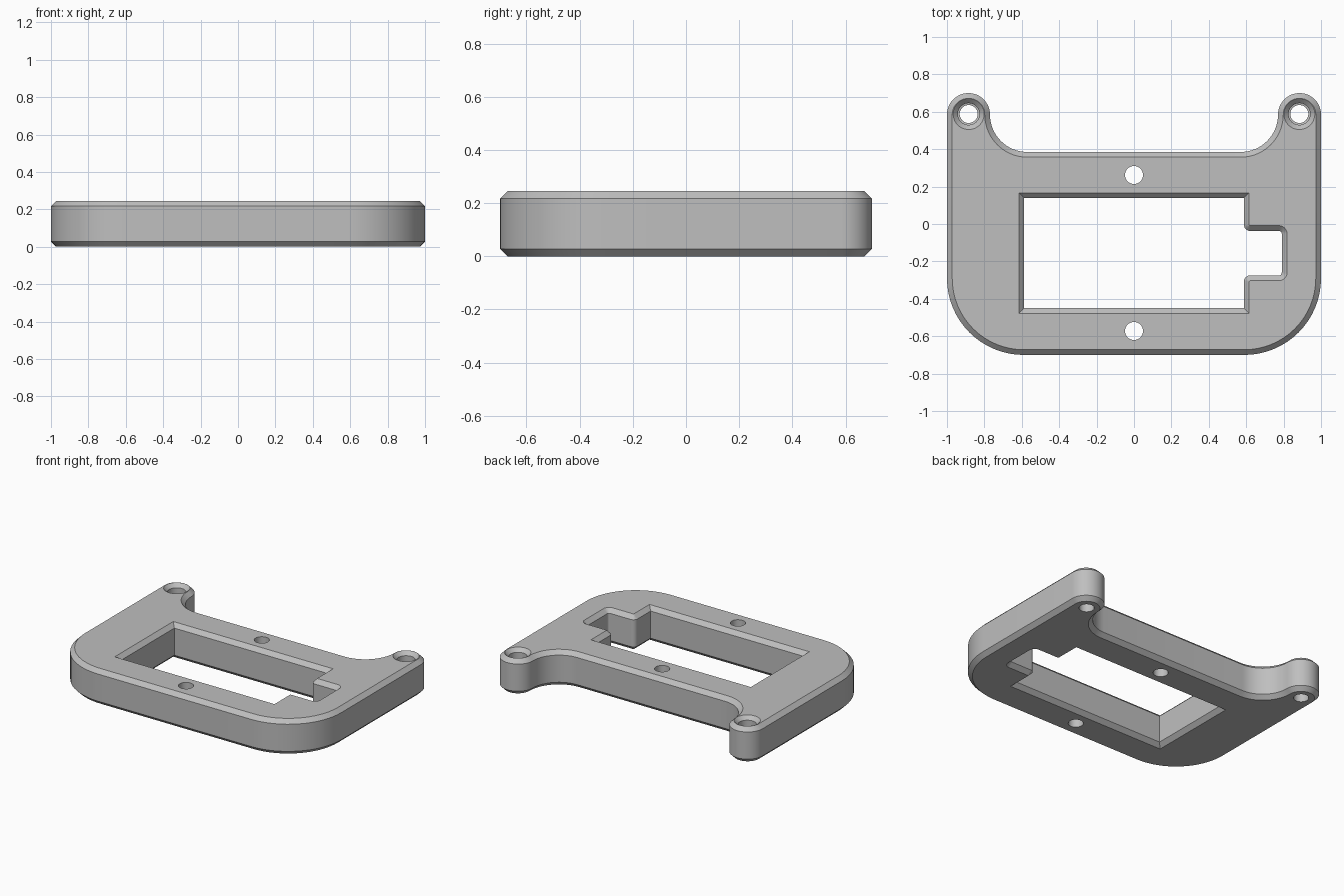
import bpy, bmesh, math
from mathutils import Vector

if "Cube" in bpy.data.objects:
    bpy.data.objects.remove(bpy.data.objects["Cube"], do_unlink=True)

HEIGHT, CHAMFER = 0.245, 0.028

grey = bpy.data.materials.new("plain grey")
grey.use_nodes = True
colour = (0.52, 0.52, 0.52, 1)
grey.diffuse_color = colour
grey.node_tree.nodes["Principled BSDF"].inputs["Base Color"].default_value = colour


def rounded(corners, steps=16):
    """Counter-clockwise outline from (x, y, radius) corners of any right-angled shape."""
    pts = []
    n = len(corners)
    for i, (x, y, r) in enumerate(corners):
        p = Vector((x, y))
        if r == 0:
            pts.append(p)
            continue
        a = (Vector(corners[i - 1][:2]) - p).normalized()
        b = (Vector(corners[(i + 1) % n][:2]) - p).normalized()
        centre = p + (a + b) * r
        for k in range(steps + 1):
            t = math.pi / 2 * k / steps
            pts.append(centre - b * r * math.cos(t) - a * r * math.sin(t))
    return [p for i, p in enumerate(pts) if (p - pts[i - 1]).length > 1e-4]


def offset(pts, d):
    """Move an outline outward by d with mitred corners."""
    out = []
    for i, p in enumerate(pts):
        e = (p - pts[i - 1]).normalized()
        f = (pts[(i + 1) % len(pts)] - p).normalized()
        m, n = Vector((e.y, -e.x)), Vector((f.y, -f.x))
        out.append(p + (m + n) * d / (1 + m.dot(n)))
    return out


def loft(name, sections):
    """Closed solid through a stack of (outline, z) sections."""
    bm = bmesh.new()
    rings = [[bm.verts.new((p.x, p.y, z)) for p in pts] for pts, z in sections]
    bm.faces.new(list(reversed(rings[0])))
    bm.faces.new(rings[-1])
    n = len(rings[0])
    for low, high in zip(rings, rings[1:]):
        for i in range(n):
            j = (i + 1) % n
            bm.faces.new((low[i], low[j], high[j], high[i]))
    mesh = bpy.data.meshes.new(name)
    bm.to_mesh(mesh)
    bm.free()
    mesh.materials.append(grey)
    obj = bpy.data.objects.new(name, mesh)
    bpy.context.collection.objects.link(obj)
    return obj


def circle(x, y, r, n=40):
    return [Vector((x + r * math.cos(math.tau * k / n), y + r * math.sin(math.tau * k / n)))
            for k in range(n)]


# Plate body with two rounded ears at the back
half = [(1, -0.7, 0.41), (1, 0.7, 0.115), (0.77, 0.7, 0.115), (0.77, 0.385, 0.2)]
outline = rounded(half + [(-x, y, r) for x, y, r in reversed(half)])
inner = offset(outline, -CHAMFER)
body = loft("mounting_plate", [(inner, 0), (outline, CHAMFER),
                               (outline, HEIGHT - CHAMFER), (inner, HEIGHT)])

# Window with a side notch, chamfered on both faces
window = rounded([(-0.588, -0.45, 0), (0.588, -0.45, 0), (0.588, -0.275, 0.032),
                  (0.79, -0.275, 0.015), (0.79, -0.037, 0.015), (0.588, -0.037, 0.032),
                  (0.588, 0.139, 0), (-0.588, 0.139, 0)], 6)
wide = offset(window, CHAMFER)
cutters = [loft("window_cutter", [(wide, -0.05), (wide, 0), (window, CHAMFER),
                                  (window, HEIGHT - CHAMFER), (wide, HEIGHT), (wide, 0.3)])]

# Plain screw holes on the centre line
for name, y in (("back_hole_cutter", 0.262), ("front_hole_cutter", -0.572)):
    hole = circle(0, y, 0.048)
    cutters.append(loft(name, [(hole, -0.05), (hole, 0.3)]))

# Stepped and countersunk ear holes
for side, x in (("left", 0.884), ("right", -0.884)):
    bore, step, rim = (circle(x, 0.588, r) for r in (0.048, 0.058, 0.083))
    cutters.append(loft(side + "_ear_hole_cutter", [
        (bore, -0.05), (bore, 0.15), (step, 0.152),
        (step, HEIGHT - 0.025), (rim, HEIGHT), (rim, 0.3)]))

bpy.context.view_layer.objects.active = body
for cutter in cutters:
    mod = body.modifiers.new(cutter.name, "BOOLEAN")
    mod.operation, mod.solver, mod.object = "DIFFERENCE", "EXACT", cutter
    bpy.ops.object.modifier_apply(modifier=mod.name)
for cutter in cutters:
    bpy.data.objects.remove(cutter, do_unlink=True)

# Smooth curves, crisp chamfers
bpy.ops.object.select_all(action="DESELECT")
body.select_set(True)
bpy.ops.object.shade_smooth_by_angle(angle=math.radians(30))
